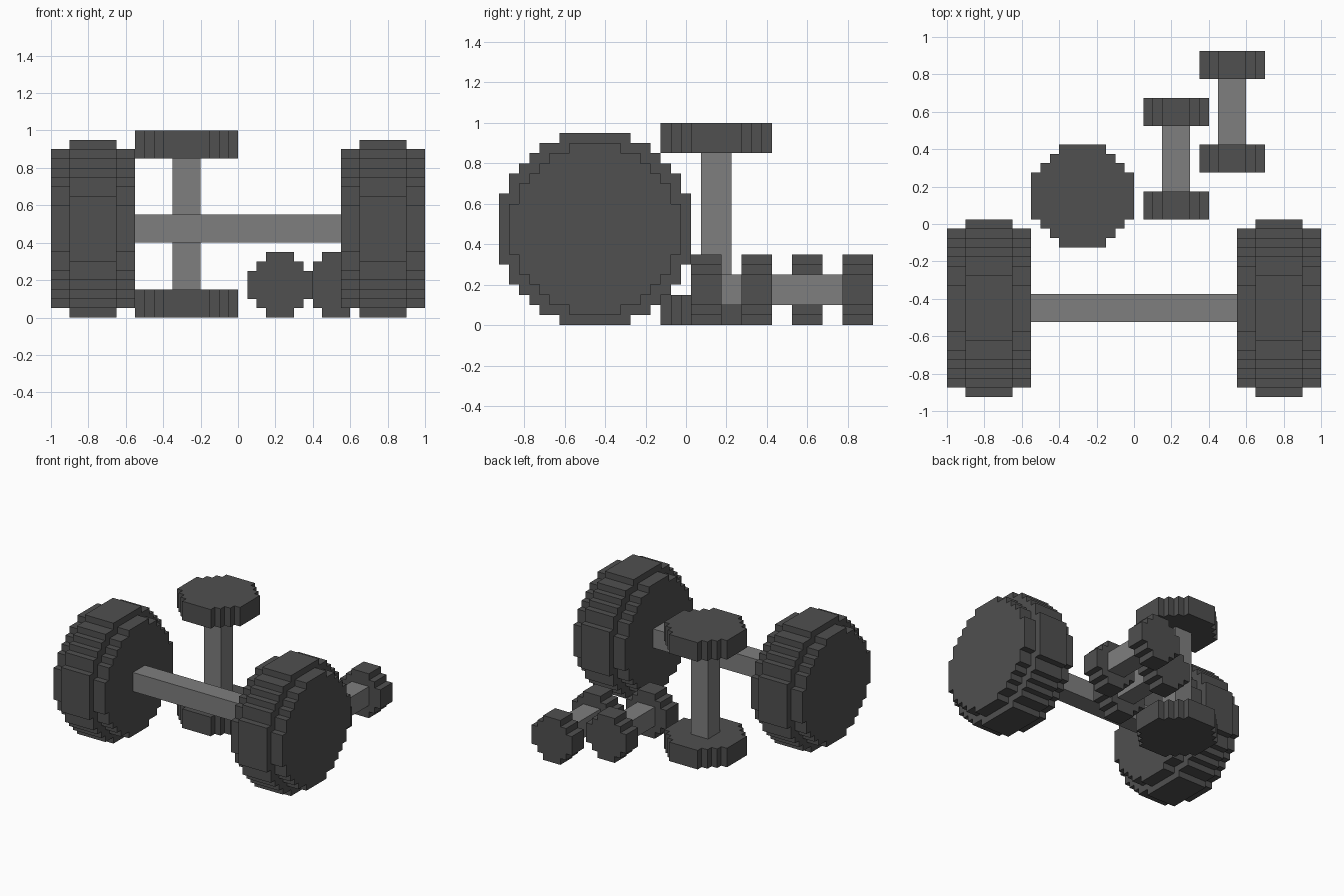
import bpy, bmesh
from mathutils import Vector

if "Cube" in bpy.data.objects:
    bpy.data.objects.remove(bpy.data.objects["Cube"], do_unlink=True)

V = 0.05  # block size


def make_material(name, value):
    mat = bpy.data.materials.new(name)
    mat.use_nodes = True
    color = (value, value, value, 1.0)
    mat.diffuse_color = color
    bsdf = mat.node_tree.nodes["Principled BSDF"]
    bsdf.inputs["Base Color"].default_value = color
    bsdf.inputs["Roughness"].default_value = 0.8
    return mat


DARK = make_material("dark rubber", 0.08)
STEEL = make_material("grey steel", 0.21)

# Row widths in blocks, from the edge of each stepped disc to its first full row
DISC_19 = [7, 11, 13, 15, 17, 17, 19]
DISC_17 = [5, 9, 11, 13, 15, 15, 17]
DISC_11 = [5, 7, 9, 11]
DISC_7 = [3, 5, 7]
SQUARE_3 = [3]


def outline(rows):
    """Closed stepped outline, symmetric about both axes."""
    size = rows[-1]
    quarter = []
    for i, width in enumerate(rows):
        top = size / 2 - i
        quarter.append((width / 2, top))
        if i + 1 < len(rows):
            quarter.append((width / 2, top - 1))
    right = quarter + [(u, -v) for u, v in reversed(quarter)]
    return [(u * V, v * V) for u, v in right + [(-u, v) for u, v in reversed(right)]]


def add_prism(bm, rows, axis, center, start, end):
    """Extrude a stepped outline along an axis, from start to end."""
    def place(u, v, w):
        p = [u, v]
        p.insert(axis, w)
        c = Vector(center)
        c[axis] = 0
        return Vector(p) + c

    verts = [bm.verts.new(place(u, v, start)) for u, v in outline(rows)]
    face = bm.faces.new(verts)
    extruded = bmesh.ops.extrude_face_region(bm, geom=[face], use_keep_orig=True)
    moved = [g for g in extruded["geom"] if isinstance(g, bmesh.types.BMVert)]
    shift = Vector((0, 0, 0))
    shift[axis] = end - start
    bmesh.ops.translate(bm, verts=moved, vec=shift)


def make_part(name, mat, axis, center, prisms):
    bm = bmesh.new()
    for rows, start, end in prisms:
        add_prism(bm, rows, axis, center, start, end)
    bmesh.ops.recalc_face_normals(bm, faces=bm.faces[:])
    mesh = bpy.data.meshes.new(name)
    bm.to_mesh(mesh)
    bm.free()
    mesh.materials.append(mat)
    obj = bpy.data.objects.new(name, mesh)
    bpy.context.collection.objects.link(obj)
    return obj


# Large dumbbell lying across the front: hub plate with a wider central ring
big = (0, -0.45, 0.475)
for side, s in (("left", 1), ("right", -1)):
    make_part(f"large_weight_{side}", DARK, 0, big,
              [(DISC_17, s * 0.55, s * 1.0), (DISC_19, s * 0.65, s * 0.9)])
make_part("large_bar", STEEL, 0, big, [(SQUARE_3, -0.55, 0.55)])

# Medium dumbbell standing on end
medium = (-0.275, 0.15, 0)
make_part("medium_weight_bottom", DARK, 2, medium, [(DISC_11, 0, 0.15)])
make_part("medium_weight_top", DARK, 2, medium, [(DISC_11, 0.85, 1.0)])
make_part("medium_bar", STEEL, 2, medium, [(SQUARE_3, 0.15, 0.85)])

# Two small dumbbells lying front to back
for name, x, y in (("small_inner", 0.225, 0.025), ("small_outer", 0.525, 0.275)):
    c = (x, 0, 0.175)
    make_part(f"{name}_weight_front", DARK, 1, c, [(DISC_7, y, y + 0.15)])
    make_part(f"{name}_weight_back", DARK, 1, c, [(DISC_7, y + 0.5, y + 0.65)])
    make_part(f"{name}_bar", STEEL, 1, c, [(SQUARE_3, y + 0.15, y + 0.5)])
